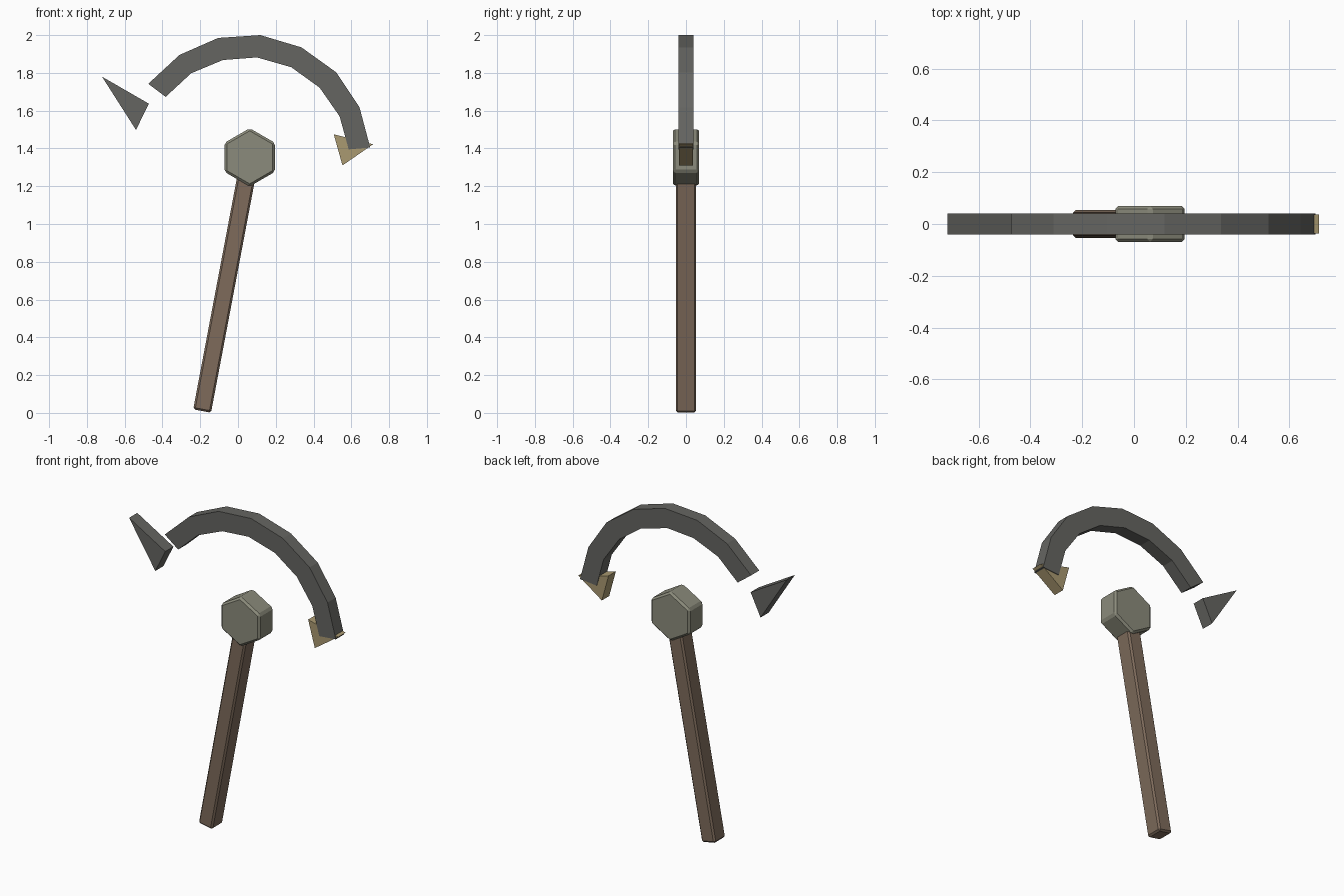
import bpy, bmesh, math
from mathutils import Matrix

if "Cube" in bpy.data.objects:
    bpy.data.objects.remove(bpy.data.objects["Cube"])


def material(name, rgb):
    m = bpy.data.materials.new(name)
    m.diffuse_color = (*rgb, 1)
    m.use_nodes = True
    m.node_tree.nodes["Principled BSDF"].inputs["Base Color"].default_value = m.diffuse_color
    return m


iron = material("dark_iron", (0.13, 0.13, 0.12))
stone = material("grey_stone", (0.26, 0.26, 0.20))
wood = material("brown_wood", (0.21, 0.148, 0.105))
brass = material("dull_brass", (0.40, 0.32, 0.165))


def prism(name, outline, half_depth, mat, bevel=0.0):
    """Extrude an (x, z) outline symmetrically along y."""
    bm = bmesh.new()
    front = bm.faces.new([bm.verts.new((x, -half_depth, z)) for x, z in outline])
    extruded = bmesh.ops.extrude_face_region(bm, geom=[front], use_keep_orig=True)
    moved = [v for v in extruded["geom"] if isinstance(v, bmesh.types.BMVert)]
    bmesh.ops.translate(bm, verts=moved, vec=(0, 2 * half_depth, 0))
    bmesh.ops.recalc_face_normals(bm, faces=bm.faces[:])
    mesh = bpy.data.meshes.new(name)
    bm.to_mesh(mesh)
    bm.free()
    mesh.materials.append(mat)
    obj = bpy.data.objects.new(name, mesh)
    bpy.context.collection.objects.link(obj)
    if bevel:
        mod = obj.modifiers.new("edge_bevel", "BEVEL")
        mod.width = bevel
        mod.segments = 1
    return obj


# Leaning square handle, its foot just touching the ground
handle_half, handle_len = 0.048, 1.29
handle = prism("handle", [(-handle_half, 0), (handle_half, 0),
                          (handle_half, handle_len), (-handle_half, handle_len)],
               0.054, wood, 0.01)
handle.matrix_world = (Matrix.Translation((-0.19, 0, 0.01))
                       @ Matrix.Rotation(math.radians(10.7), 4, "Y"))

# Hexagonal hub on top of the handle
hexagon = [(0.062 + 0.154 * math.sin(i * math.pi / 3),
            1.353 + 0.154 * math.cos(i * math.pi / 3)) for i in range(6)]
prism("hub", hexagon, 0.07, stone, 0.012)

# Curved blade floating above the hub
outer = [(-0.475, 1.742), (-0.31, 1.895), (-0.105, 1.985), (0.118, 2.0),
         (0.336, 1.935), (0.52, 1.803), (0.643, 1.618), (0.70, 1.405)]
inner = [(-0.383, 1.673), (-0.248, 1.798), (-0.08, 1.868), (0.10, 1.882),
         (0.282, 1.83), (0.432, 1.722), (0.538, 1.57), (0.586, 1.395)]
prism("curved_blade", outer + inner[::-1], 0.04, iron)

# Detached pointed tip and the wedge at the other end
prism("blade_tip", [(-0.72, 1.78), (-0.472, 1.637), (-0.54, 1.498)], 0.04, iron)
prism("end_wedge", [(0.507, 1.475), (0.715, 1.422), (0.553, 1.31)], 0.036, brass)
